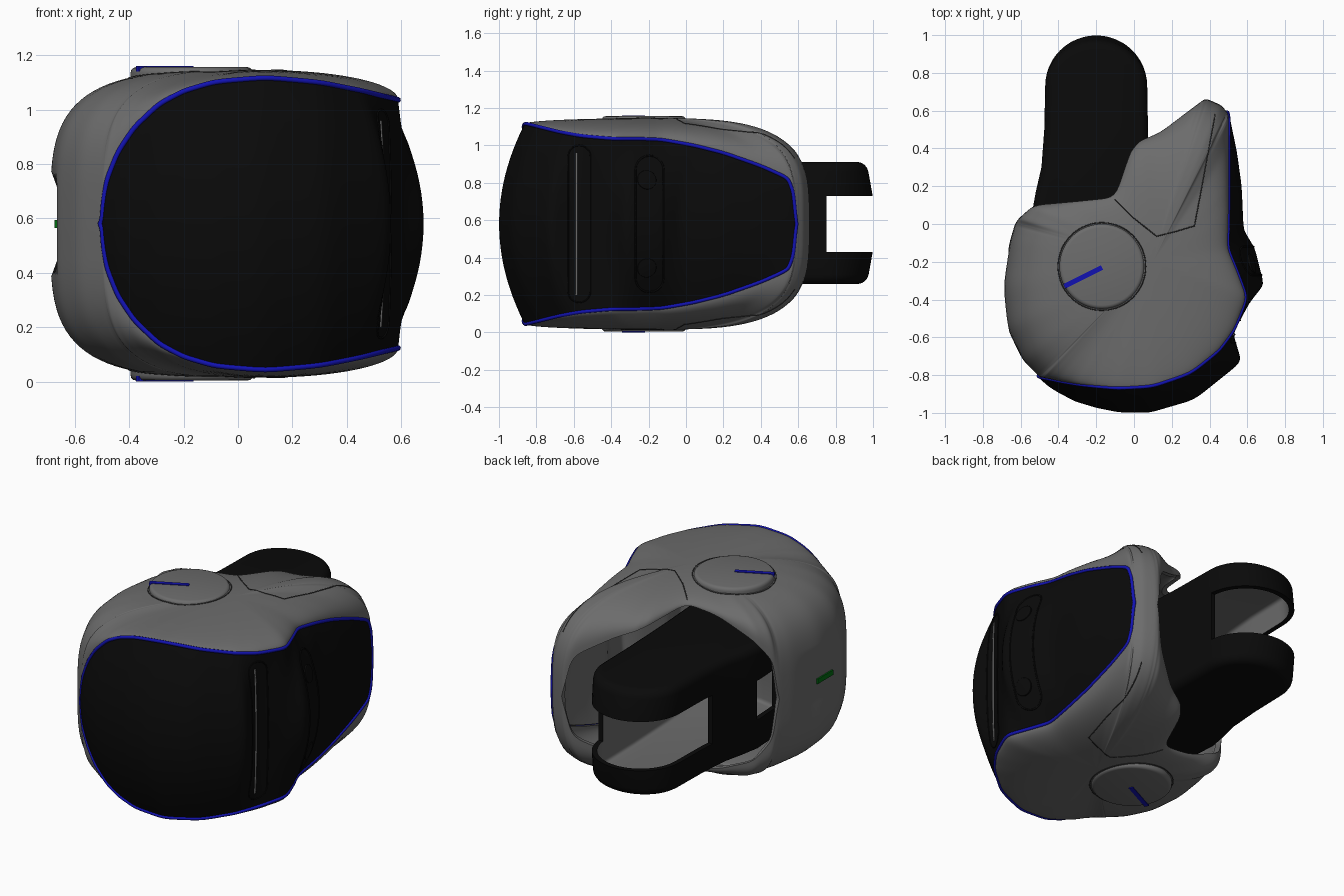
import bpy, bmesh
from math import sin, cos, pi, radians, atan2, hypot
from mathutils import Vector, Matrix
from mathutils.bvhtree import BVHTree

if "Cube" in bpy.data.objects:
    bpy.data.objects.remove(bpy.data.objects["Cube"])

C, CROWN, HUB = 0.58, 1.145, (-0.17, -0.225)   # mirror plane, shell top, hub centre


def mat(name, *col):
    m = bpy.data.materials.new(name)
    m.diffuse_color = (*col, 1)
    m.use_nodes = True
    m.node_tree.nodes["Principled BSDF"].inputs["Base Color"].default_value = m.diffuse_color
    return m


BLACK, BLUE = mat("black", .003, .003, .003), mat("blue", .006, .006, .45)
GREEN, GREY = mat("green", 0, .14, .005), mat("grey", .15, .15, .15)
LINE = mat("seam_grey", .03, .03, .03)


def add(name, bm, *mats):
    me = bpy.data.meshes.new(name)
    bm.to_mesh(me)
    bm.free()
    ob = bpy.data.objects.new(name, me)
    bpy.context.collection.objects.link(ob)
    for m in mats:
        me.materials.append(m)
    return ob


def finish(ob, angle=40):
    bpy.ops.object.select_all(action='DESELECT')
    ob.select_set(True)
    bpy.context.view_layer.objects.active = ob
    bpy.ops.object.convert(target='MESH')
    bpy.ops.object.shade_smooth_by_angle(angle=radians(angle))


def thicken(ob, t, inner=0):
    s = ob.modifiers.new("thickness", 'SOLIDIFY')
    s.thickness, s.offset, s.material_offset = t, -1, inner


def tube(name, pts, r, m, closed=False):
    cu = bpy.data.curves.new(name, 'CURVE')
    cu.dimensions, cu.bevel_depth, cu.bevel_resolution, cu.use_fill_caps = '3D', r, 2, True
    sp = cu.splines.new('POLY')
    sp.points.add(len(pts) - 1)
    for p, q in zip(sp.points, pts):
        p.co = (*q, 1)
    sp.use_cyclic_u = closed
    cu.materials.append(m)
    bpy.context.collection.objects.link(bpy.data.objects.new(name, cu))


def resample(pts, k, closed=False, passes=0):
    n = len(pts)
    out = []
    for i in range(n if closed else n - 1):
        out += [tuple(u + (v - u) * j / k for u, v in zip(pts[i], pts[(i + 1) % n])) for j in range(k)]
    out += [] if closed else [pts[-1]]
    for _ in range(passes):
        m = len(out)
        out = [out[i] if not closed and i in (0, m - 1) else
               tuple((a + 2 * b + c) / 4 for a, b, c in zip(out[i - 1], out[i], out[(i + 1) % m]))
               for i in range(m)]
    return out


# Shell outline seen from above: x, y, edge height, roundness
K = 8
OUT = [(-.63, 0, .58, 3.8), (-.66, -.1, .58, 3.8), (-.694, -.33, .58, 3.8), (-.672, -.55, .58, 3.8),
       (-.59, -.72, .58, 3.8),
       (-.5, -.81, .58, 3.8), (-.494, -.812, .66, 3.5), (-.48, -.815, .745, 3.3), (-.44, -.822, .845, 2.9),
       (-.38, -.835, .935, 2.5), (-.29, -.85, 1.02, 2.2), (-.2, -.86, 1.068, 2), (-.085, -.87, 1.102, 2),
       (.1, -.86, 1.118, 2), (.3, -.79, 1.1, 2), (.45, -.67, 1.07, 2),
       (.53, -.56, 1.05, 2), (.597, -.39, 1.035, 2), (.545, -.25, 1.035, 2), (.495, -.13, 1.03, 2),
       (.5, .04, 1.0, 2), (.5, .2, .96, 2), (.5, .4, .89, 2), (.501, .545, .825, 2.3),
       (.5, .573, .75, 2.6), (.496, .59, .58, 3.3),
       (.46, .63, .58, 3.4), (.38, .665, .58, 3.4),
       (.33, .63, .83, 2.6), (.14, .485, .94, 2.4), (.03, .44, .99, 2.2), (-.02, .38, 1.02, 2),
       (-.1, .14, 1.08, 2), (-.3, .12, 1.05, 2.2), (-.53, .1, .95, 2.7), (-.61, .03, .82, 3.2)]
B0, B1 = 5, 25    # stretch of the outline that borders the black panel
# Middle contour of the black panel, paired with that stretch
MID = [(-.5, -.81), (-.497, -.818), (-.487, -.83), (-.45, -.862), (-.4, -.893), (-.31, -.94), (-.2, -.973),
       (-.08, -.997), (.08, -1.0), (.32, -.93), (.57, -.73), (.525, -.58), (.61, -.42), (.688, -.32),
       (.64, -.13), (.58, -.03), (.57, .2), (.545, .38), (.51, .55), (.503, .575), (.496, .59)]
base = resample(OUT, K, True)
ring = [(x, y, C if b[2] == C else z, p) for (x, y, z, p), b in zip(resample(OUT, K, True, 4), base)]
edge = ring[B0 * K:B1 * K + 1]
mid = resample(MID, K, False, 2)
mid[0], mid[-1] = edge[0][:2], edge[-1][:2]

# Grey shell: domed upper half and its mirror, open at the back
bm = bmesh.new()
N, M, cx, cy = 24, len(ring), 0.1, -0.2
for sgn in (1, -1):
    rows = []
    for i in range(1, N + 1):
        a, row = pi / 2 * i / N, []
        for x, y, ze, p in ring:
            t, h = (1, 0) if i == N else (sin(a) ** (2 / p), cos(a) ** (2 / p))
            px, z = cx + (x - cx) * t, ze - C + (CROWN - ze) * h
            px = max(px, -0.665) if z < 0.15 else px      # shallow recess in the left wall
            row.append(bm.verts.new((px, cy + (y - cy) * t, C + sgn * z)))
        rows.append(row)
    top = bm.verts.new((cx, cy, C + sgn * (CROWN - C)))
    for j in range(M):
        k = (j + 1) % M
        for f in [(top, rows[0][j], rows[0][k])] + [(a[j], b[j], b[k], a[k]) for a, b in zip(rows, rows[1:])]:
            bm.faces.new(f[::sgn])
bmesh.ops.remove_doubles(bm, verts=bm.verts, dist=0.0008)
shell_tree = BVHTree.FromBMesh(bm)
shell = add("grey_shell", bm, GREY)
thicken(shell, 0.03)
finish(shell)

# Black front and side panel bulging out from the blue edge
bm = bmesh.new()
R, cols = 24, []
for (x, y, ze, p), (mx, my) in zip(edge, mid):
    steps = [2 * r / R - 1 for r in range(R + 1)]
    cols.append([bm.verts.new((x + (mx - x) * (1 - s * s), y + (my - y) * (1 - s * s), C + (ze - C) * s))
                 for s in steps])
for a, b in zip(cols, cols[1:]):
    for r in range(R):
        bm.faces.new((a[r], b[r], b[r + 1], a[r + 1]))
panel_tree = BVHTree.FromBMesh(bm)
panel = add("black_panel", bm, BLACK, GREY)
thicken(panel, 0.02, 1)
finish(panel)

# Blue trim line
loop = [(x, y, z) for x, y, z, p in edge]
tube("blue_trim", loop + [(x, y, 2 * C - z) for x, y, z in loop[-2:0:-1]], 0.01, BLUE, True)


# Details projected on the side panel
def on_side(y, z):
    return panel_tree.ray_cast(Vector((2, y, z)), Vector((-1, 0, 0)))[0]


def stadium(yc, half, w, n=10):
    pts = []
    for s in (1, -1):
        pts += [(yc + s * w * cos(pi * i / n), C + s * (half - w + w * sin(pi * i / n))) for i in range(n + 1)]
        pts += [(yc - s * w, C + s * (half - w) * (1 - i / 8)) for i in range(1, 16)]
    return [on_side(*q) for q in pts]


tube("side_pad_outline", stadium(-.195, .365, .075), 0.005, BLACK, True)
tube("side_grip_outline", stadium(-.57, .42, .06), 0.004, BLACK, True)
tube("side_grip_rail", [on_side(-.585, .2 + .76 * i / 20) for i in range(21)], 0.006, GREY)


def cylinder(name, loc, r, d, m, axis=(0, 0, 1), bevel=0.0):
    bm = bmesh.new()
    rot = Vector((0, 0, 1)).rotation_difference(Vector(axis).normalized()).to_matrix().to_4x4()
    bmesh.ops.create_cone(bm, cap_ends=True, segments=64, radius1=r, radius2=r, depth=d,
                          matrix=Matrix.Translation(loc) @ rot)
    rim = [e for e in bm.edges if any(len(f.verts) > 4 for f in e.link_faces)]
    bmesh.ops.bevel(bm, geom=rim, offset=bevel, segments=3, affect='EDGES', profile=0.5)
    finish(add(name, bm, m))


def box(name, loc, size, m, turn=0.0):
    bm = bmesh.new()
    bmesh.ops.create_cube(bm, size=1, matrix=Matrix.Translation(loc) @ Matrix.Rotation(turn, 4, 'Z')
                          @ Matrix.Diagonal((*size, 1)))
    return add(name, bm, m)


for tag, s in (("upper", 1), ("lower", -1)):
    cylinder("side_button_" + tag, on_side(-.21, C + s * .235), .052, .014, BLACK, (1, .25, s * .25), .003)

# Hub discs with a groove ring and blue pointer, and shell seams, above and below
SEAM = [(-.1, .13), (.0, .03), (.12, -.065), (.22, -.04), (.32, -.01), (.36, .2), (.4, .42), (.43, .58)]
CIRCLE = [(HUB[0] + .232 * cos(pi * i / 32), HUB[1] + .232 * sin(pi * i / 32)) for i in range(64)]
dx, dy = .2, .1
for tag, s in (("top", 1), ("bottom", -1)):
    cylinder("hub_disc_" + tag, (*HUB, C + s * .541), .225, .07, GREY, (0, 0, 1), .02)
    box("hub_pointer_" + tag, (HUB[0] - dx / 2, HUB[1] - .005 - dy / 2, C + s * .57),
        (hypot(dx, dy), .026, .02), BLUE, atan2(dy, dx))
    for name, pts, closed in (("shell_seam_", resample(SEAM, 5), False), ("hub_ring_", CIRCLE, True)):
        hits = [shell_tree.ray_cast(Vector((x, y, C + s * 2)), Vector((0, 0, -s)))[0] for x, y in pts]
        tube(name + tag, [h for h in hits if h], 0.003, LINE, closed)

# Green status light in the left recess
box("status_light", (-.664, -.39, C), (.02, .15, .03), GREEN)

# Hollow forked arm
outline = [(-.2 + .27 * cos(pi * i / 24), .73 + .27 * sin(pi * i / 24)) for i in range(25)]
outline += [(-.475, .5), (-.49, .3), (-.52, .17), (-.54, .06), (-.53, -.12)]
outline += [(-.19 + .3 * cos(a), -.2 + .26 * sin(a)) for a in (pi * (1.1 + .9 * i / 12) for i in range(13))]
outline += [(.09, .1), (.075, .45)]


def prism(name, pts, z0, z1, bevel, *mats):
    bm = bmesh.new()
    f = bm.faces.new([bm.verts.new((x, y, z0)) for x, y in pts])
    ext = bmesh.ops.extrude_face_region(bm, geom=[f])['geom']
    bmesh.ops.translate(bm, vec=(0, 0, z1 - z0), verts=[v for v in ext if isinstance(v, bmesh.types.BMVert)])
    bmesh.ops.recalc_face_normals(bm, faces=bm.faces)
    if bevel:
        caps = [e for e in bm.edges if abs(e.verts[0].co.z - e.verts[1].co.z) < 1e-5]
        bmesh.ops.bevel(bm, geom=caps, offset=bevel, segments=4, affect='EDGES', profile=0.5)
        for z in (C - .14, C + .14):      # the fork tips lean in towards top and bottom
            bmesh.ops.bisect_plane(bm, geom=bm.verts[:] + bm.edges[:] + bm.faces[:],
                                   plane_co=(0, 0, z), plane_no=(0, 0, 1))
        for v in bm.verts:
            if v.co.y > .73:
                v.co.y -= (v.co.y - .73) * .12 * max(0, abs(v.co.z - C) - .14) / .18
    return add(name, bm, *mats)


arm = prism("forked_arm", outline, .26, .91, .05, BLACK, GREY)
thicken(arm, 0.03, 1)
cutters = [prism("fork_slot_cutter", [(-.8, .42), (-.4, .43), (-.22, .56), (-.05, .74), (.3, .77), (.3, 1.3),
                                      (-.8, 1.3)], .43, .73, 0, BLACK),
           box("arm_window_cutter", (-.55, -.02, C), (.2, .2, .24), BLACK)]
for cutter in cutters:
    b = arm.modifiers.new("cut", 'BOOLEAN')
    b.operation, b.solver, b.object = 'DIFFERENCE', 'EXACT', cutter
finish(arm)
for cutter in cutters:
    bpy.data.objects.remove(cutter)
